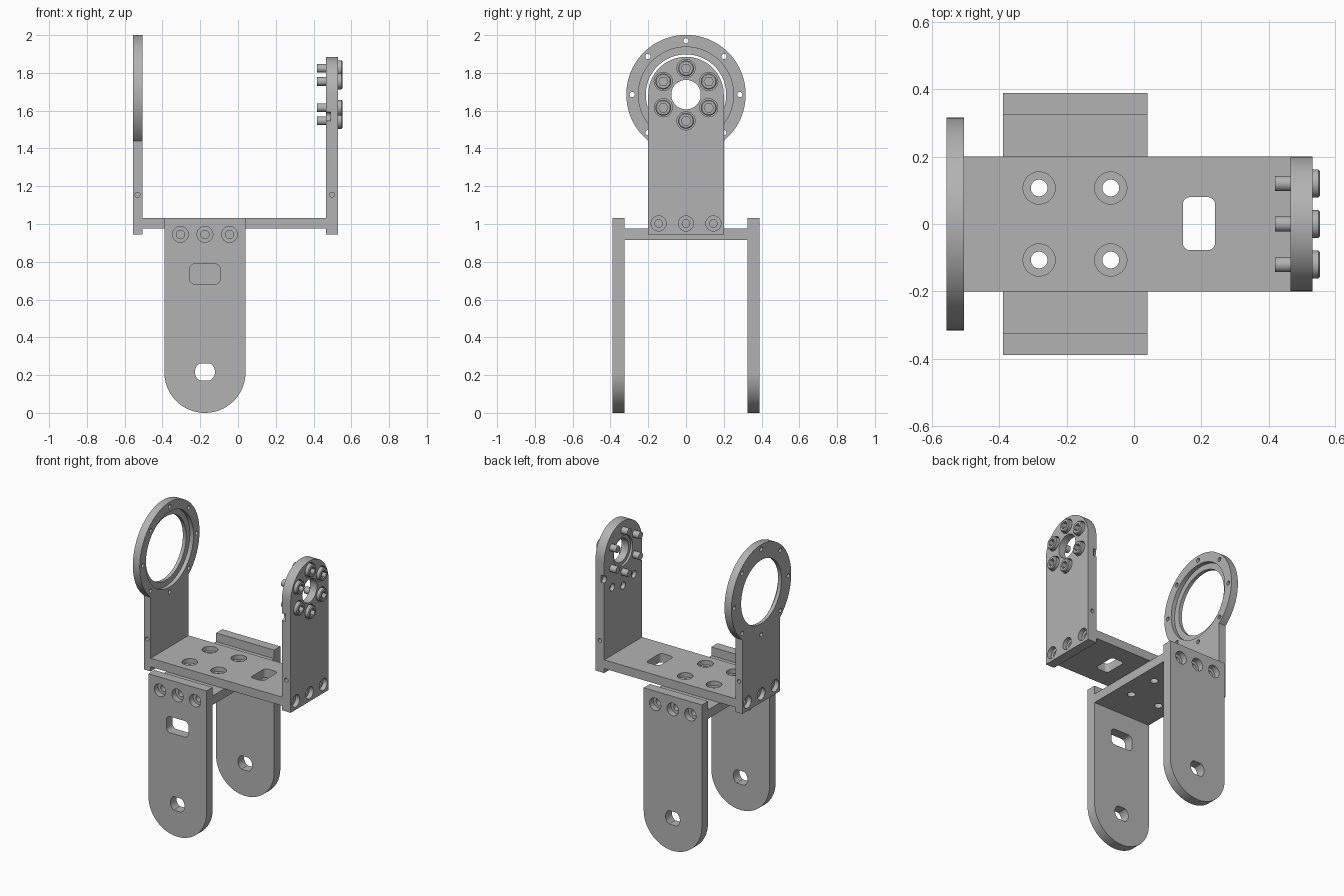
import bpy
import bmesh
from math import cos, sin, pi, radians, asin
from mathutils import Vector

cube = bpy.data.objects.get("Cube")
if cube:
    bpy.data.objects.remove(cube, do_unlink=True)

grey = bpy.data.materials.new("machined grey")
grey.use_nodes = True
grey.diffuse_color = (0.45, 0.45, 0.45, 1)
grey.node_tree.nodes["Principled BSDF"].inputs["Base Color"].default_value = (0.45, 0.45, 0.45, 1)


# ---- helpers ----
def arc(cx, cy, r, a0, a1, n=40):
    """Points on an arc, angles in degrees."""
    steps = [radians(a0 + (a1 - a0) * i / n) for i in range(n + 1)]
    return [(cx + r * cos(a), cy + r * sin(a)) for a in steps]


def rounded_rect(cx, cy, hw, hh, r):
    pts = []
    for k, (sx, sy) in enumerate([(1, 1), (-1, 1), (-1, -1), (1, -1)]):
        pts += arc(cx + sx * (hw - r), cy + sy * (hh - r), r, 90 * k, 90 * k + 90, 6)
    return pts


def prism(bm, pts, axis, t0, t1):
    """Extrude a 2D outline along an axis between t0 and t1."""
    place = {"x": lambda a, b, t: (t, a, b),
             "y": lambda a, b, t: (a, t, b),
             "z": lambda a, b, t: (a, b, t)}[axis]
    low = [bm.verts.new(place(a, b, t0)) for a, b in pts]
    high = [bm.verts.new(place(a, b, t1)) for a, b in pts]
    bm.faces.new(low)
    bm.faces.new(high)
    for i in range(len(pts)):
        j = (i + 1) % len(pts)
        bm.faces.new((low[i], low[j], high[j], high[i]))


def lathe(bm, origin, direction, profile, n=24):
    """Turn (radius, distance) pairs about an axis and cap both ends."""
    d = Vector(direction)
    q = d.to_track_quat("Z", "Y")
    rings = []
    for r, t in profile:
        rings.append([bm.verts.new(Vector(origin) + q @ Vector(
            (r * cos(2 * pi * i / n), r * sin(2 * pi * i / n), t))) for i in range(n)])
    bm.faces.new(rings[0])
    bm.faces.new(rings[-1])
    for a, b in zip(rings, rings[1:]):
        for i in range(n):
            j = (i + 1) % n
            bm.faces.new((a[i], a[j], b[j], b[i]))


def bore(bm, origin, direction, r_wide, depth, r_hole, length):
    """Cutter for a counterbored hole."""
    lathe(bm, origin, direction,
          [(r_wide, -0.01), (r_wide, depth), (r_hole, depth), (r_hole, length)])


def drill(bm, origin, direction, r, length, n=24):
    lathe(bm, origin, direction, [(r, -0.01), (r, length)], n)


def make(name, bm):
    bmesh.ops.recalc_face_normals(bm, faces=bm.faces)
    me = bpy.data.meshes.new(name)
    bm.to_mesh(me)
    bm.free()
    ob = bpy.data.objects.new(name, me)
    bpy.context.collection.objects.link(ob)
    me.materials.append(grey)
    return ob


def finish(name, body, cutter):
    """Subtract the cutter from the body and shade the result."""
    ob, tool = make(name, body), make(name + "_cutter", cutter)
    tool.hide_render = True
    mod = ob.modifiers.new("holes", "BOOLEAN")
    mod.operation, mod.solver, mod.object = "DIFFERENCE", "EXACT", tool
    bpy.ops.object.select_all(action="DESELECT")
    bpy.context.view_layer.objects.active = ob
    ob.select_set(True)
    bpy.ops.object.modifier_apply(modifier=mod.name)
    bpy.data.objects.remove(tool, do_unlink=True)
    bpy.ops.object.shade_smooth_by_angle(angle=radians(30))


# ---- shared dimensions ----
HUB_Z = 1.685            # height of the upper pivot axis
LEG_X = -0.175           # centre line of the lower bracket
LOW, MID, TOP = 0.915, 0.975, 1.033
RING_OUT, RING_IN = -0.557, -0.506
HUB_IN, HUB_OUT = 0.465, 0.53
W = 0.2                  # half width of the upper bracket
bolts = [-0.145, 0, 0.145]
leg_bolts = [LEG_X + d for d in (-0.13, 0, 0.13)]
base_holes = [(x, y) for x in (-0.282, -0.069) for y in (-0.107, 0.107)]


def edge_drills(cut, x):
    for s in (-1, 1):
        drill(cut, (x, s * W, 1.155), (0, -s, 0), 0.013, 0.08, 16)


# ---- lower legs ----
for name, s in (("front_leg", -1), ("back_leg", 1)):
    body, cut = bmesh.new(), bmesh.new()
    prism(body, arc(LEG_X, 0.215, 0.215, 180, 360) + [(LEG_X + 0.215, TOP), (LEG_X - 0.215, TOP)],
          "y", s * 0.325, s * 0.39)
    # pivot hole with two flats
    flat = 58
    prism(cut, arc(LEG_X, 0.217, 0.053, -flat, flat, 12)
          + arc(LEG_X, 0.217, 0.053, 180 - flat, 180 + flat, 12), "y", s * 0.3, s * 0.42)
    if s < 0:
        prism(cut, rounded_rect(LEG_X, 0.735, 0.082, 0.054, 0.03), "y", s * 0.3, s * 0.42)
    for x in leg_bolts:
        bore(cut, (x, s * 0.39, 0.945), (0, -s, 0), 0.042, 0.04, 0.022, 0.1)
    finish(name, body, cut)

# ---- lower cross plate ----
body, cut = bmesh.new(), bmesh.new()
prism(body, rounded_rect(LEG_X, 0, 0.215, 0.325, 0.0005), "z", LOW, MID)
for x, y in base_holes:
    drill(cut, (x, y, MID), (0, 0, -1), 0.025, 0.1)
for x in leg_bolts:
    for s in (-1, 1):
        drill(cut, (x, s * 0.325, 0.945), (0, -s, 0), 0.022, 0.08)
finish("lower_cross_plate", body, cut)

# ---- upper cross plate ----
body, cut = bmesh.new(), bmesh.new()
prism(body, [(RING_IN, -W), (HUB_IN, -W), (HUB_IN, W), (RING_IN, W)], "z", MID, TOP)
for x, y in base_holes:
    bore(cut, (x, y, TOP), (0, 0, -1), 0.048, 0.03, 0.025, 0.1)
prism(cut, rounded_rect(0.193, 0.001, 0.048, 0.079, 0.022), "z", 0.9, 1.1)
for y in bolts:
    drill(cut, (RING_IN, y, 1.003), (1, 0, 0), 0.02, 0.08)
    drill(cut, (HUB_IN, y, 1.003), (-1, 0, 0), 0.02, 0.08)
finish("upper_cross_plate", body, cut)

# ---- bearing ring arm ----
body, cut = bmesh.new(), bmesh.new()
R = 0.316
join = asin(W / R) * 180 / pi
prism(body, [(-W, 0.945), (W, 0.945)] + arc(0, HUB_Z, R, -90 + join, 270 - join, 80),
      "x", RING_OUT, RING_IN)
lathe(cut, (RING_IN, 0, HUB_Z), (-1, 0, 0),
      [(0.252, -0.01), (0.252, 0.027), (0.213, 0.027), (0.213, 0.1)], 72)
for y, z in arc(0, HUB_Z, 0.285, 0, 315, 7):
    drill(cut, (RING_OUT, y, z), (1, 0, 0), 0.014, 0.08, 16)
for y in bolts:
    bore(cut, (RING_OUT, y, 1.003), (1, 0, 0), 0.04, 0.03, 0.02, 0.1)
edge_drills(cut, -0.532)
finish("ring_arm", body, cut)

# ---- hub arm ----
screw_spots = arc(0, HUB_Z, 0.139, 30, 330, 5)
body, cut = bmesh.new(), bmesh.new()
prism(body, [(-W, 0.945), (W, 0.945)] + arc(0, HUB_Z, W, 0, 180), "x", HUB_IN, HUB_OUT)
lathe(cut, (HUB_IN, 0, HUB_Z), (1, 0, 0),
      [(0.1, -0.01), (0.1, 0.015), (0.078, 0.015), (0.078, 0.1)], 48)
for y, z in screw_spots:
    bore(cut, (HUB_OUT, y, z), (-1, 0, 0), 0.048, 0.03, 0.024, 0.1)
for y, z in arc(0, HUB_Z, 0.23, -150, -30, 4):
    drill(cut, (HUB_IN, y, z), (1, 0, 0), 0.024, 0.025)
for y in bolts:
    bore(cut, (HUB_OUT, y, 1.003), (-1, 0, 0), 0.04, 0.03, 0.02, 0.1)
edge_drills(cut, 0.497)
finish("hub_arm", body, cut)

# ---- hub screws with hex sockets ----
for k, (y, z) in enumerate(screw_spots):
    body, cut = bmesh.new(), bmesh.new()
    lathe(body, (0.553, y, z), (-1, 0, 0),
          [(0.037, 0), (0.042, 0.005), (0.042, 0.053), (0.023, 0.053), (0.023, 0.134)])
    drill(cut, (0.553, y, z), (-1, 0, 0), 0.025, 0.03, 6)
    finish("hub_screw_%d" % (k + 1), body, cut)
